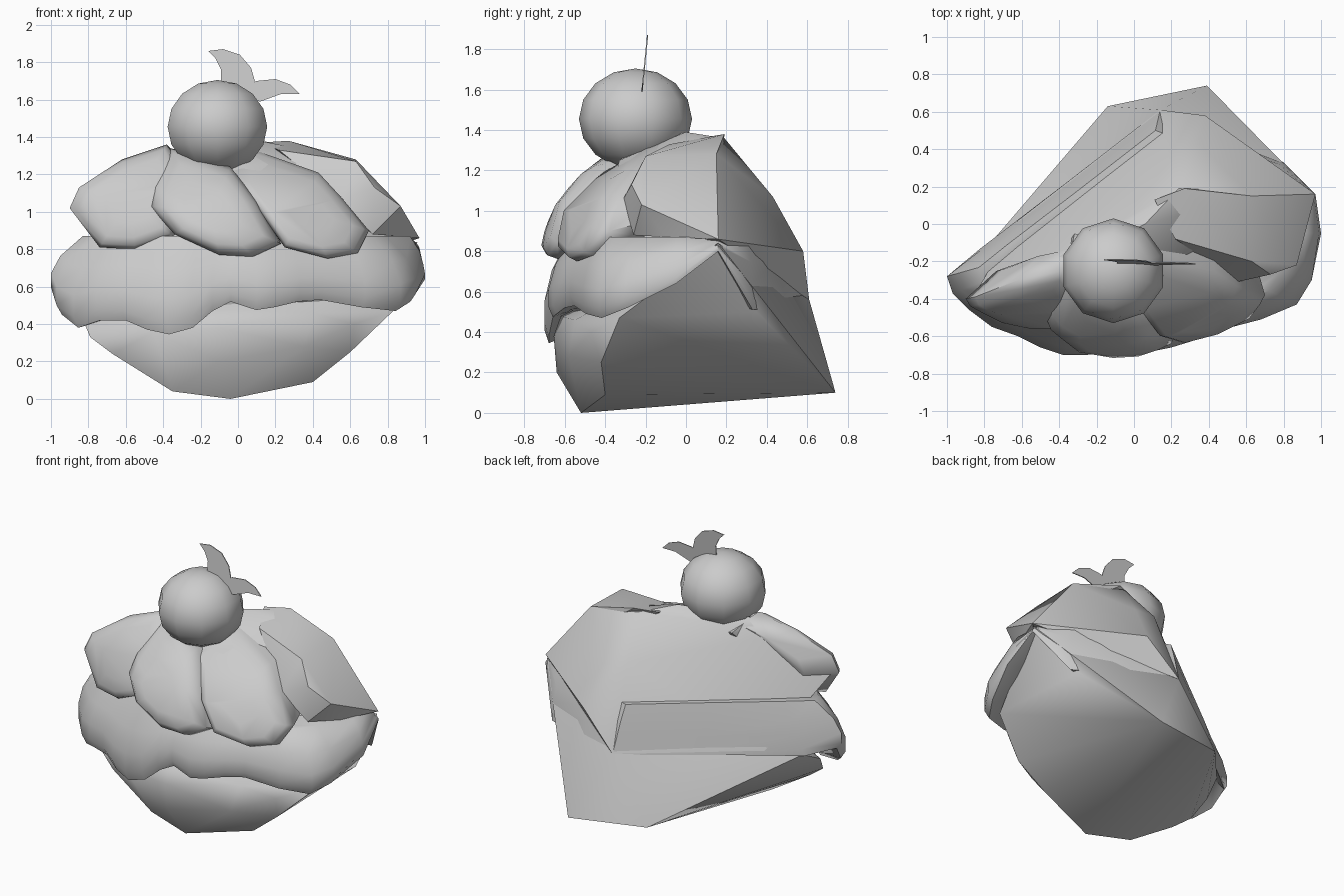
import bpy, bmesh, math
from mathutils import Vector

if "Cube" in bpy.data.objects:
    bpy.data.objects.remove(bpy.data.objects["Cube"])

grey = bpy.data.materials.new("plain grey")
grey.diffuse_color = (0.6, 0.6, 0.6, 1)
grey.use_nodes = True
grey.node_tree.nodes["Principled BSDF"].inputs["Base Color"].default_value = grey.diffuse_color


def finish(name, bm, angle=40):
    """Turn a bmesh into a named, smooth-by-angle object."""
    bmesh.ops.recalc_face_normals(bm, faces=bm.faces[:])
    me = bpy.data.meshes.new(name)
    bm.to_mesh(me)
    bm.free()
    me.materials.append(grey)
    ob = bpy.data.objects.new(name, me)
    bpy.context.collection.objects.link(ob)
    bpy.ops.object.select_all(action='DESELECT')
    ob.select_set(True)
    bpy.context.view_layer.objects.active = ob
    bpy.ops.object.shade_smooth_by_angle(angle=math.radians(angle))
    return ob


def hull(name, pts, angle=40):
    """Faceted solid wrapped around a few corner points."""
    bm = bmesh.new()
    for p in pts:
        bm.verts.new(p)
    r = bmesh.ops.convex_hull(bm, input=bm.verts[:])
    loose = {g for g in r["geom_interior"] + r["geom_unused"]
             if isinstance(g, bmesh.types.BMVert)}
    bmesh.ops.delete(bm, geom=list(loose), context='VERTS')
    return finish(name, bm, angle)


def lobe(name, outline, back, bulge):
    """Cream swirl: front outline (x, y, z), domed in front, pulled back behind."""
    pts = [Vector(p) for p in outline]
    mid = sum(pts, Vector()) / len(pts)
    dome = [mid.lerp(p, s) + Vector((0, -bulge * b, 0))
            for p in pts for s, b in ((.92, .5), (.75, .85), (.45, 1.05))]
    rear = [mid.lerp(p, 0.8) + Vector(back) for p in pts]
    hull(name, pts + dome + rear, 60)


# cake base: rounded front, flat slanted sides and back
hull("cake_base", [
    (-.04, -.52, 0), (-.35, -.45, .04), (-.50, -.46, .18), (-.67, -.42, .24),
    (-.79, -.38, .33), (-.84, -.28, .45), (-.80, -.14, .52), (.40, -.40, .09),
    (.60, -.42, .25), (.83, -.33, .47), (.75, .35, .50), (.96, .16, .84),
    (.39, .74, .10), (-.14, .63, .13), (.14, .61, .56), (-.10, -.64, .20),
    (-.10, -.655, .38), (-.10, -.62, .48), (-.45, -.59, .36), (.35, -.58, .28),
    (.40, -.55, .46), (.62, -.47, .40)], 45)

# lower icing: columns of x, y, underside height, around the whole slice
columns = [
    (-1.0, -.28, .56), (-.97, -.37, .45), (-.88, -.46, .38), (-.76, -.55, .42),
    (-.62, -.60, .42), (-.50, -.66, .37), (-.38, -.70, .345), (-.25, -.70, .38),
    (-.14, -.68, .47), (-.04, -.67, .52), (.10, -.68, .475), (.20, -.66, .49),
    (.33, -.62, .52), (.45, -.57, .53), (.68, -.51, .49), (.87, -.43, .47),
    (.95, -.30, .52), (1.0, -.05, .64), (.97, .16, .80), (.80, .33, .51),
    (.45, .50, .53), (.14, .61, .55), (-.35, .23, .54), (-.82, -.13, .52)]
front_profile = [(.86, .06), (.97, 0), (1, .12), (1, .36), (.95, .66), (.83, 1)]
side_profile = [(.90, .03), (1, 0), (1, .12), (.99, .36), (.97, .66), (.92, 1)]
wall_profile = [(.90, .01), (1, 0), (.98, .12), (.94, .36), (.89, .66), (.82, 1)]
bm = bmesh.new()
rings = []
for i, (x, y, zb) in enumerate(columns):
    prof = front_profile if i < 17 else side_profile if i < 20 else wall_profile
    rings.append([bm.verts.new((x * s, y * s, zb + (.87 - zb) * t)) for s, t in prof])
for a, b in zip(rings, rings[1:] + rings[:1]):
    for k in range(5):
        bm.faces.new((a[k], b[k], b[k + 1], a[k + 1]))
bm.faces.new([r[0] for r in rings])
bm.faces.new([r[-1] for r in rings])
finish("lower_icing", bm, 50)

# cream body behind the swirls, with the straight slanted back wall
hull("cream_body", [
    (-.86, -.39, 1.02), (-.62, -.30, 1.27), (-.39, -.22, 1.33), (-.70, -.27, .83),
    (-.62, .02, .56), (.14, .61, .56), (.17, .40, 1.10), (.35, .43, 1.07),
    (.38, .58, .80), (.97, .16, .86), (.24, .19, 1.36), (.63, .15, 1.28),
    (.06, .0, 1.39), (-.30, -.48, .85), (.40, -.42, .85), (.1, -.33, 1.25)], 40)

# diagonal cream swirls
lobe("cream_swirl_left", [
    (-.90, -.40, 1.02), (-.85, -.39, 1.13), (-.62, -.30, 1.28), (-.38, -.25, 1.36),
    (-.28, -.40, 1.18), (-.35, -.52, .87), (-.55, -.52, .80), (-.74, -.48, .81)],
    (.10, .15, 0), .08)
lobe("cream_swirl_middle", [
    (-.46, -.42, 1.14), (-.36, -.25, 1.34), (-.04, -.38, 1.24), (.10, -.52, 1.06),
    (.23, -.58, .83), (.08, -.63, .76), (-.10, -.64, .77), (-.34, -.60, .88),
    (-.47, -.50, 1.03)], (0, .25, .0), .13)
lobe("cream_swirl_right", [
    (-.04, -.35, 1.21), (.06, -.12, 1.34), (.43, -.25, 1.21), (.55, -.33, 1.08),
    (.70, -.38, .90), (.64, -.46, .78), (.48, -.54, .75), (.25, -.60, .81),
    (.12, -.56, 1.00)], (0, .25, .04), .10)
hull("cream_swirl_end", [
    (.11, .13, 1.37), (.27, .19, 1.38), (.63, .15, 1.28), (.97, .16, .86),
    (.86, -.10, .87), (.72, -.26, .88), (.87, -.22, 1.03), (.73, -.27, 1.13),
    (.63, -.20, 1.27), (.55, -.31, 1.06), (.22, -.08, 1.33)], 35)

# cherry
bm = bmesh.new()
bmesh.ops.create_uvsphere(bm, u_segments=10, v_segments=8, radius=1)
bmesh.ops.scale(bm, vec=(.28, .28, .25), verts=bm.verts[:])
bmesh.ops.translate(bm, vec=(-.11, -.25, 1.455), verts=bm.verts[:])
finish("cherry", bm, 60)

# two curved leaves, thin upright blades
leaves = {
    "leaf_tall": [(-.16, 1.86), (-.08, 1.87), (.01, 1.84), (.07, 1.77), (.09, 1.70),
                  (.07, 1.65), (-.02, 1.62), (-.09, 1.69), (-.09, 1.76), (-.12, 1.82)],
    "leaf_low": [(.0, 1.65), (.10, 1.70), (.20, 1.71), (.28, 1.68), (.33, 1.63),
                 (.23, 1.63), (.12, 1.59), (.06, 1.60)]}
for name, shape in leaves.items():
    bm = bmesh.new()
    sheets = []
    for dy in (0, .006):
        sheets.append([bm.verts.new((x, -.22 + dy + (z - 1.6) * .1, z)) for x, z in shape])
    bm.faces.new(sheets[0])
    bm.faces.new(sheets[1][::-1])
    n = len(shape)
    for i in range(n):
        j = (i + 1) % n
        bm.faces.new((sheets[0][i], sheets[0][j], sheets[1][j], sheets[1][i]))
    finish(name, bm, 30)
